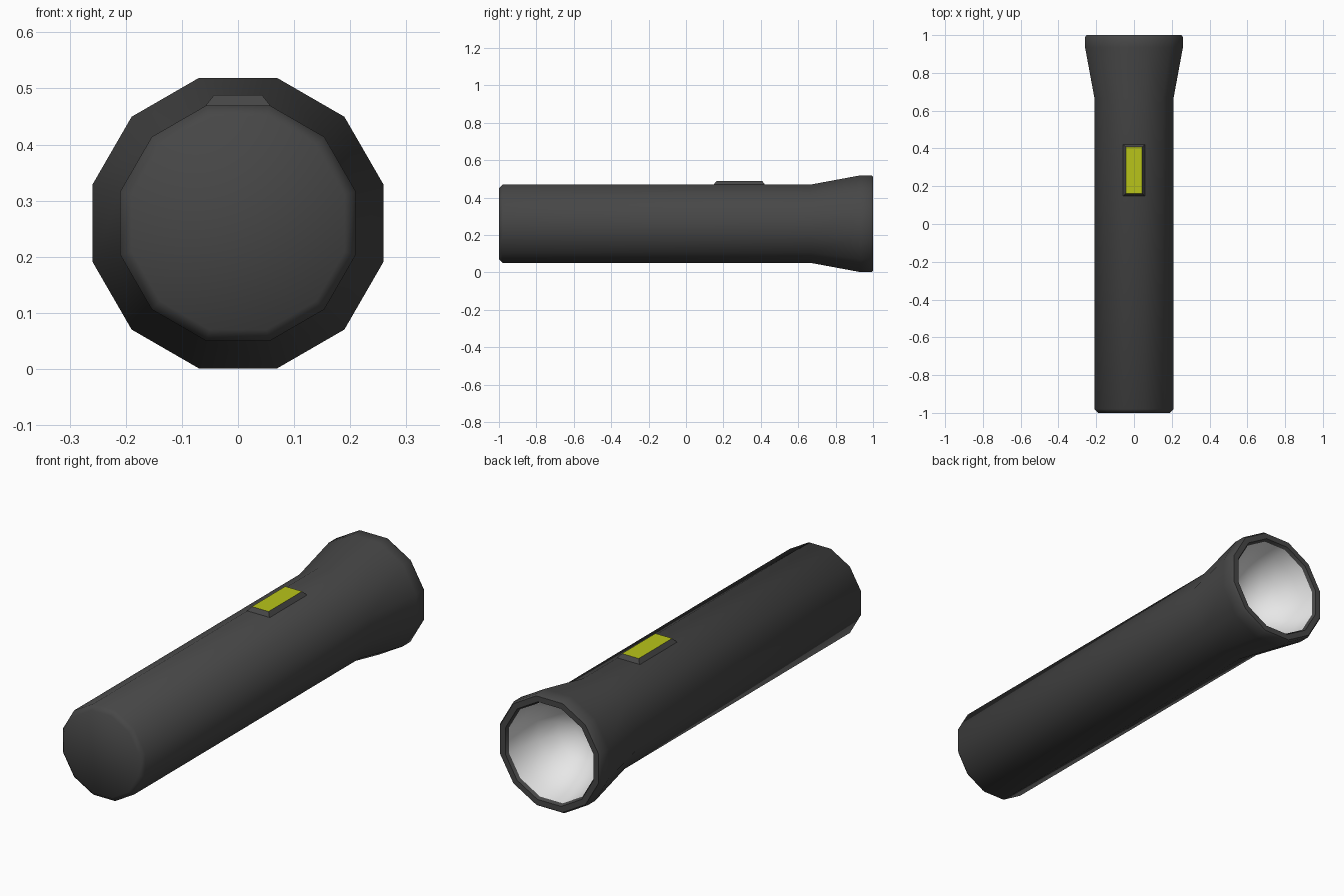
import bpy, bmesh, math

if "Cube" in bpy.data.objects:
    bpy.data.objects.remove(bpy.data.objects["Cube"])

SIDES = 12
AXIS_Z = 0.26


def material(name, rgb, roughness=0.6):
    mat = bpy.data.materials.new(name)
    mat.use_nodes = True
    mat.diffuse_color = (*rgb, 1)
    shader = mat.node_tree.nodes["Principled BSDF"]
    shader.inputs["Base Color"].default_value = (*rgb, 1)
    shader.inputs["Roughness"].default_value = roughness
    return mat


black = material("black_casing", (0.062, 0.062, 0.062))
silver = material("pale_reflector", (0.8, 0.8, 0.8))
yellow = material("yellow_button", (0.48, 0.55, 0.01))


def finish(name, bm, mats, angle):
    mesh = bpy.data.meshes.new(name)
    bm.to_mesh(mesh)
    bm.free()
    obj = bpy.data.objects.new(name, mesh)
    bpy.context.collection.objects.link(obj)
    for mat in mats:
        mesh.materials.append(mat)
    bpy.ops.object.select_all(action="DESELECT")
    obj.select_set(True)
    bpy.context.view_layer.objects.active = obj
    bpy.ops.object.shade_smooth_by_angle(angle=math.radians(angle))
    return obj


def lathe(name, profile, mat, cap_start=False, cap_end=False):
    """Turn (y, apothem) pairs around the long axis, with a flat on top."""
    bm = bmesh.new()
    rings = []
    for y, apothem in profile:
        r = apothem / math.cos(math.pi / SIDES)
        angles = [(i + 0.5) * math.tau / SIDES for i in range(SIDES)]
        rings.append([bm.verts.new((r * math.cos(a), y, AXIS_Z + r * math.sin(a)))
                      for a in angles])
    for a, b in zip(rings, rings[1:]):
        for i in range(SIDES):
            j = (i + 1) % SIDES
            bm.faces.new((a[i], b[i], b[j], a[j]))
    if cap_start:
        bm.faces.new(rings[0])
    if cap_end:
        bm.faces.new(rings[-1][::-1])
    return finish(name, bm, [mat], 50)


# Casing: chamfered tail, straight barrel, flared head, rolled rim
lathe("casing", [(-1, 0.19), (-0.98, 0.21), (0.67, 0.21), (0.935, 0.259),
                 (0.99, 0.259), (1, 0.252), (1, 0.226), (0.985, 0.218)],
      black, cap_start=True)

# Reflector: bowl inside the head
lathe("reflector", [(0.985, 0.218), (0.92, 0.205), (0.84, 0.17),
                    (0.77, 0.115), (0.73, 0.05)], silver, cap_end=True)

# Switch: tapered block with a coloured top
bm = bmesh.new()
bmesh.ops.create_cube(bm, size=1)
for v in bm.verts:
    top = v.co.z > 0
    v.co.x *= 0.086 if top else 0.116
    v.co.y = 0.285 + v.co.y * (0.245 if top else 0.275)
    v.co.z = 0.488 if top else 0.469
bm.normal_update()
for f in bm.faces:
    f.material_index = 1 if f.normal.z > 0.9 else 0
finish("switch", bm, [black, yellow], 30)
